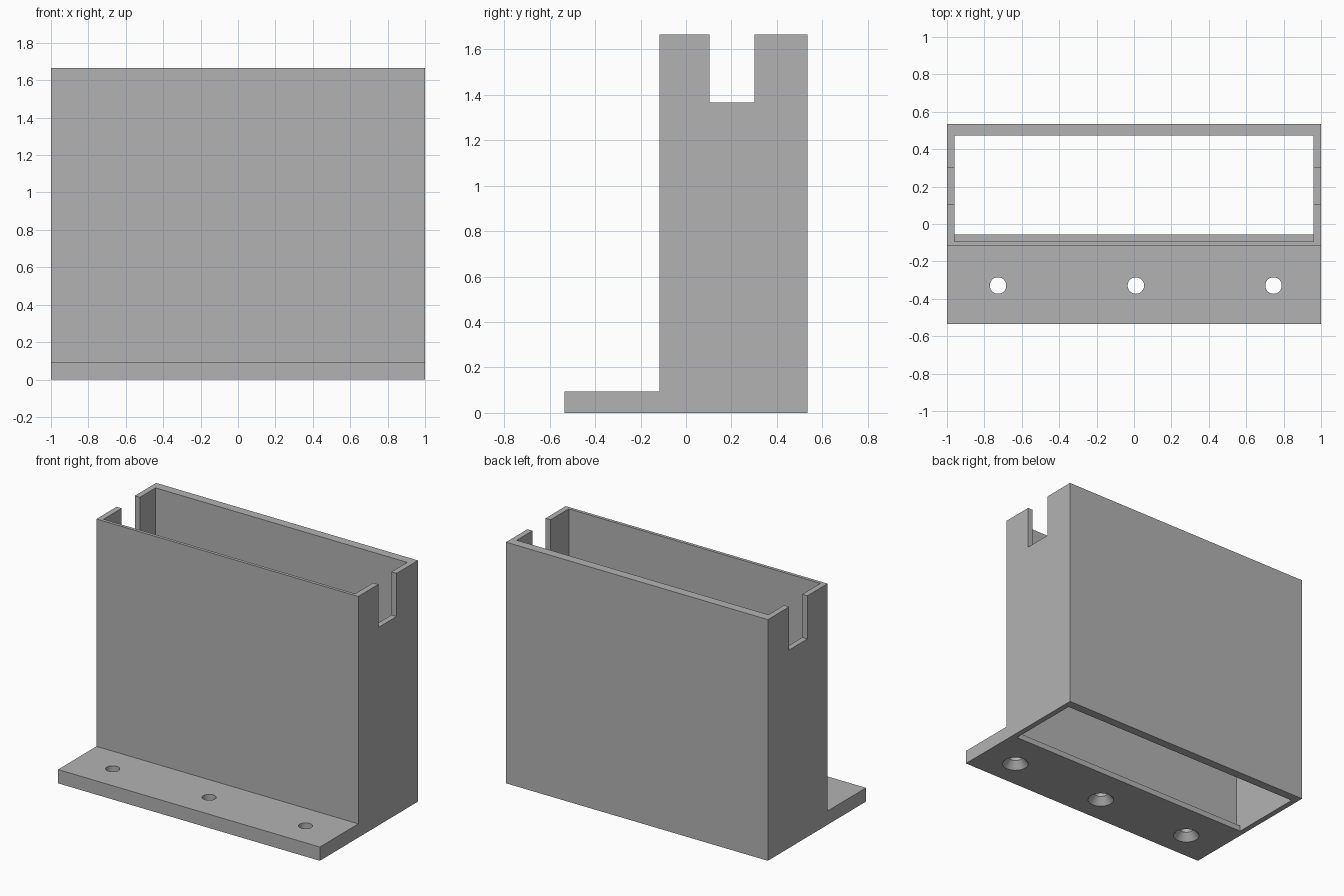
import bpy
import bmesh
from mathutils import Matrix

cube = bpy.data.objects.get("Cube")
if cube:
    bpy.data.objects.remove(cube, do_unlink=True)

HEIGHT, FLANGE_TOP = 1.665, 0.095
FRONT, BACK, WALL_FRONT = -0.535, 0.535, -0.116

grey = bpy.data.materials.new("plain grey")
grey.use_nodes = True
grey.diffuse_color = (0.45, 0.45, 0.45, 1)
grey.node_tree.nodes["Principled BSDF"].inputs["Base Color"].default_value = grey.diffuse_color


def make_object(name, bm):
    bmesh.ops.recalc_face_normals(bm, faces=bm.faces)
    mesh = bpy.data.meshes.new(name)
    bm.to_mesh(mesh)
    bm.free()
    mesh.materials.append(grey)
    obj = bpy.data.objects.new(name, mesh)
    bpy.context.collection.objects.link(obj)
    return obj


def extrude_profile(name, profile, half_width):
    """Extrude a side profile of (y, z) points along x."""
    bm = bmesh.new()
    face = bm.faces.new([bm.verts.new((-half_width, y, z)) for y, z in profile])
    moved = bmesh.ops.extrude_face_region(bm, geom=[face])["geom"]
    verts = [v for v in moved if isinstance(v, bmesh.types.BMVert)]
    bmesh.ops.translate(bm, verts=verts, vec=(2 * half_width, 0, 0))
    return make_object(name, bm)


def drill(name, x, y, r_bottom, r_top, z0, z1):
    """Vertical cone or cylinder between two heights."""
    bm = bmesh.new()
    bmesh.ops.create_cone(bm, cap_ends=True, segments=48, radius1=r_bottom,
                          radius2=r_top, depth=z1 - z0,
                          matrix=Matrix.Translation((x, y, (z0 + z1) / 2)))
    return make_object(name, bm)


def cut(target, cutter):
    cutter.hide_render = True
    mod = target.modifiers.new("cut", 'BOOLEAN')
    mod.operation, mod.solver, mod.object = 'DIFFERENCE', 'EXACT', cutter
    bpy.context.view_layer.objects.active = target
    bpy.ops.object.modifier_apply(modifier=mod.name)
    bpy.data.objects.remove(cutter, do_unlink=True)


# Upright box with a mounting flange along its front foot
housing = extrude_profile("flanged_housing", [
    (FRONT, 0), (BACK, 0), (BACK, HEIGHT), (WALL_FRONT, HEIGHT),
    (WALL_FRONT, FLANGE_TOP), (FRONT, FLANGE_TOP)], 1)

# Open shaft, leaving a small ledge at the foot of the front wall
cut(housing, extrude_profile("shaft_cutter", [
    (-0.056, -0.2), (0.473, -0.2), (0.473, 2), (-0.094, 2),
    (-0.094, 0.04), (-0.056, 0.04)], 0.961))

# Square notches through the top of both end walls
cut(housing, extrude_profile("notch_cutter", [
    (0.104, 1.367), (0.302, 1.367), (0.302, 2), (0.104, 2)], 1.2))

# Three screw holes, countersunk from below
for x in (-0.727, 0.01, 0.746):
    cut(housing, drill("hole_cutter", x, -0.329, 0.044, 0.044, -0.1, 0.2))
    cut(housing, drill("countersink_cutter", x, -0.329, 0.0858, 0.044, -0.001, 0.05))

# Smooth the round holes, keep the box edges crisp
bpy.ops.object.select_all(action='DESELECT')
housing.select_set(True)
bpy.context.view_layer.objects.active = housing
bpy.ops.object.shade_smooth_by_angle(angle=0.5)
